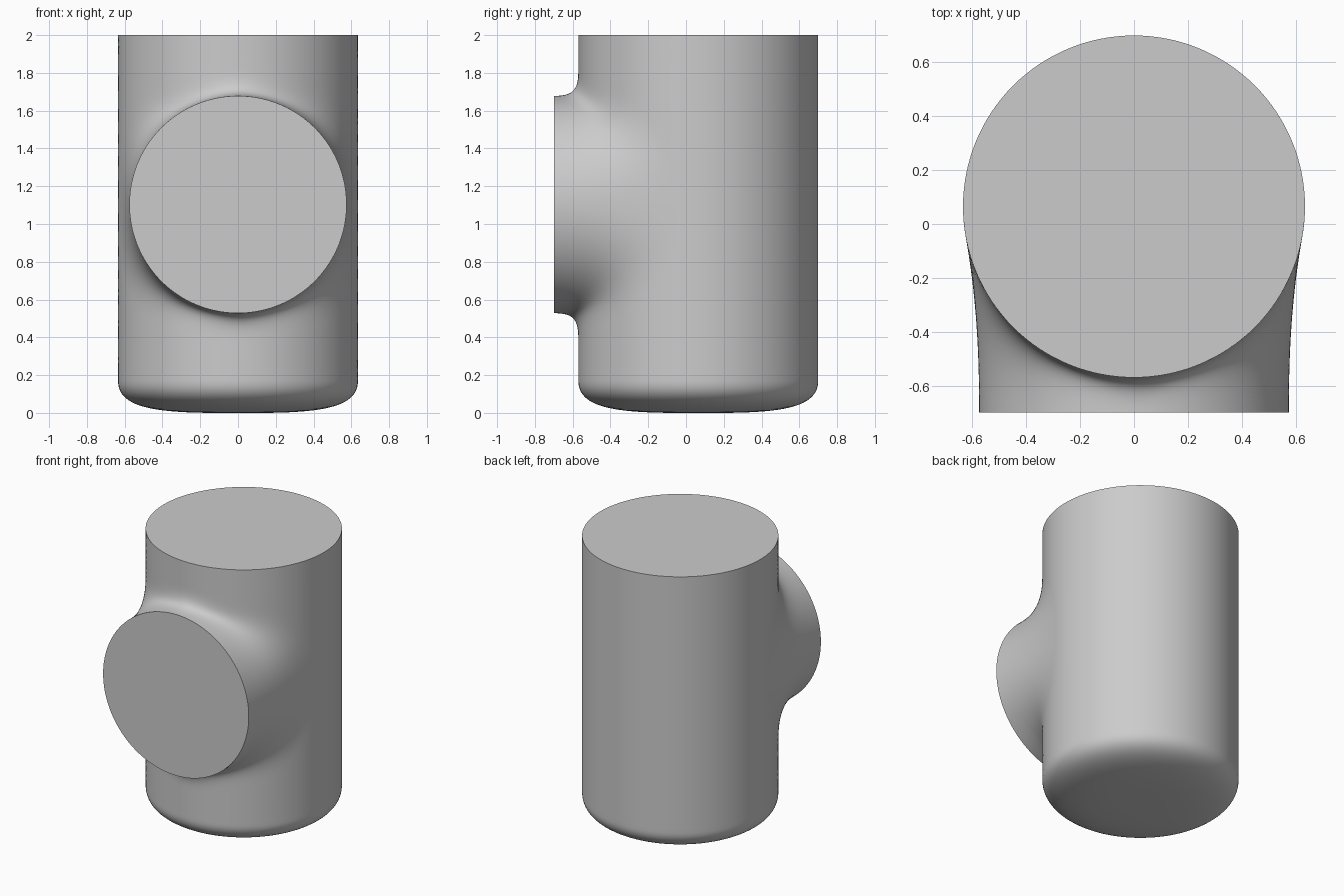
import bpy, bmesh
from math import pi, sin, cos, radians, copysign
from mathutils import Vector

if "Cube" in bpy.data.objects:
    bpy.data.objects.remove(bpy.data.objects["Cube"])

R, CY, TOP, LOW = 0.635, 0.065, 2.0, 0.17      # upright body
BR, BZ, BY = 0.575, 1.103, -0.70               # front branch
LAND_PHI, LAND_Z = radians(80), 0.71           # where the blend meets the body
K = 64                                         # segments per side / half turn

bm = bmesh.new()


def wall(phi, z, r=R):
    """Point on the body; phi = 0 faces the front."""
    return Vector((r * sin(phi), CY - r * cos(phi), z))


def bezier(a, b, c, d, t):
    s = 1 - t
    return a * s**3 + b * 3 * s * s * t + c * 3 * s * t * t + d * t**3


def skin(rows, closed):
    """Quads between successive rows of points; returns the vertex rows."""
    vs = [[bm.verts.new(p) for p in row] for row in rows]
    for a, b in zip(vs, vs[1:]):
        n = len(a)
        for i in range(n if closed else n - 1):
            j = (i + 1) % n
            bm.faces.new((a[i], a[j], b[j], b[i]))
    return vs


def soft(v):
    return copysign(abs(v) ** 0.85, v)


# Front half: branch blend flowing into the wall, one spoke per angle
spokes = []
for i in range(4 * K):
    th = -pi / 4 + pi / 2 * i / K
    side, t = i // K, (i % K) / K
    phi, dz = LAND_PHI * soft(cos(th)), LAND_Z * soft(sin(th))
    start = Vector((BR * cos(th), BY, BZ + BR * sin(th)))
    land = wall(phi, BZ + dz)
    uv = Vector((R * phi, dz)).normalized()
    out = Vector((uv.x * cos(phi), uv.x * sin(phi), uv.y))
    h = (land - start).length * (0.35 + 0.2 * sin(th) ** 2)
    h1, h2 = start + Vector((0, h, 0)), land - out * h
    spoke = [bezier(start, h1, h2, land, k / 20) for k in range(21)]
    ephi, ez = ((pi / 2, LOW + (TOP - LOW) * t), (pi / 2 - pi * t, TOP),
                (-pi / 2, TOP - (TOP - LOW) * t), (-pi / 2 + pi * t, LOW))[side]
    for k in range(1, 13):
        f = k / 12
        spoke.append(wall(phi + (ephi - phi) * f, BZ + dz + (ez - BZ - dz) * f))
    spokes.append(spoke)
rings = skin(list(zip(*spokes)), True)
bm.faces.new(rings[0])                         # branch end cap

# Back half of the wall
skin([[wall(pi / 2 + pi * c / K, LOW + (TOP - LOW) * r / K) for c in range(K + 1)]
      for r in range(K + 1)], False)

# Softly rounded base
prof = [Vector(p) for p in ((R, LOW), (R, 0.03), (0.45, 0), (0.1, 0))]
pts = [bezier(*prof, k / 24) for k in range(25)]
turn = [-pi / 2 + pi * c / K for c in range(2 * K)]
base = skin([[wall(a, p.y, p.x) for a in turn] for p in pts], True)
bm.faces.new(base[-1])

# Flat top cap
bm.faces.new([bm.verts.new(wall(a, TOP)) for a in turn])

bmesh.ops.remove_doubles(bm, verts=bm.verts, dist=0.0002)
bmesh.ops.recalc_face_normals(bm, faces=bm.faces)
mesh = bpy.data.meshes.new("pipe_tee")
bm.to_mesh(mesh)
bm.free()
obj = bpy.data.objects.new("pipe_tee", mesh)
bpy.context.collection.objects.link(obj)
bpy.context.view_layer.objects.active = obj
obj.select_set(True)
bpy.ops.object.shade_smooth_by_angle(angle=radians(35))
